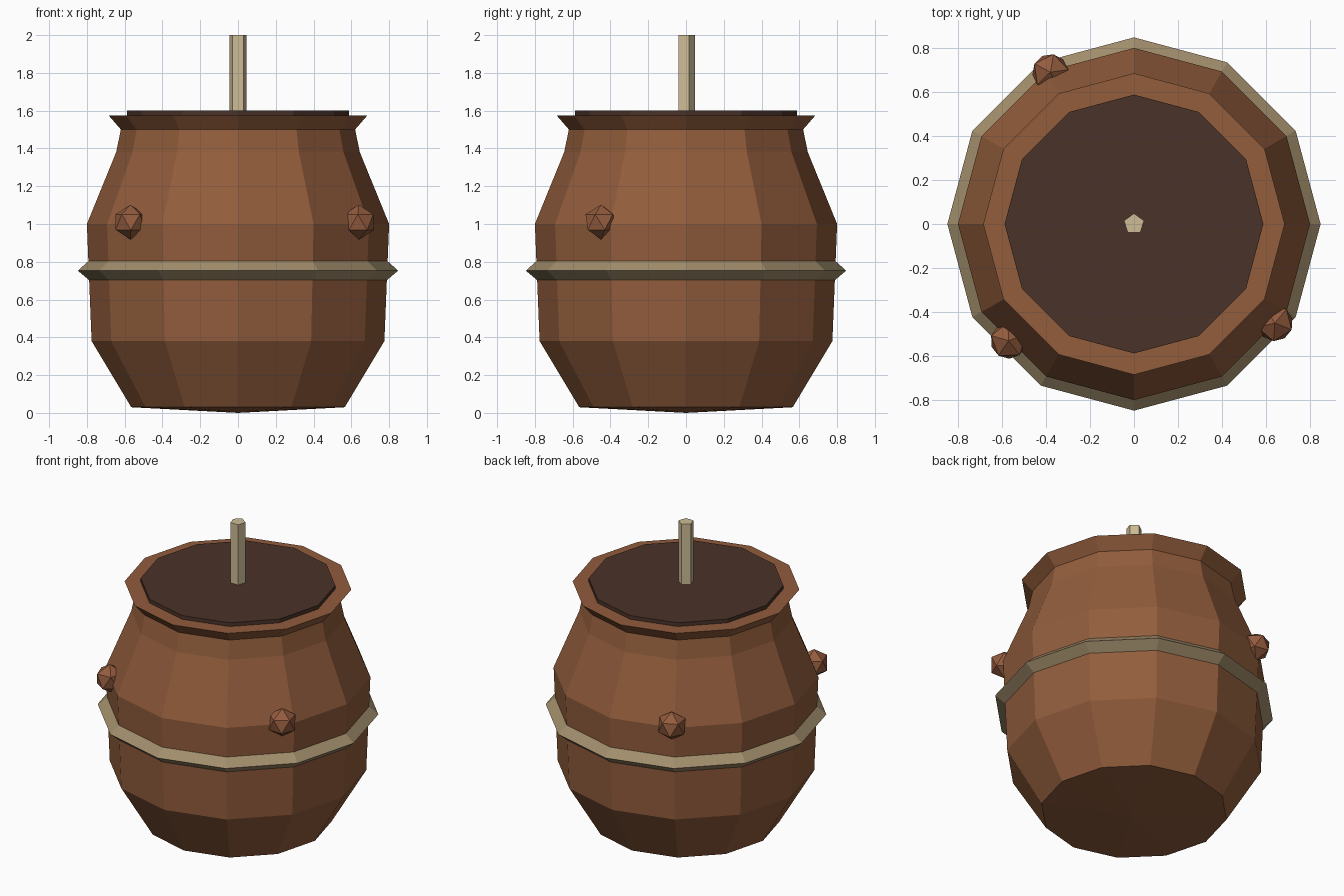
import bpy, bmesh, math
from mathutils import Matrix, Vector

cube = bpy.data.objects.get("Cube")
if cube:
    bpy.data.objects.remove(cube)


def material(name, rgb):
    lin = [((c / 255 + 0.055) / 1.055) ** 2.4 for c in rgb] + [1]
    m = bpy.data.materials.new(name)
    m.use_nodes = True
    m.diffuse_color = lin
    m.node_tree.nodes["Principled BSDF"].inputs["Base Color"].default_value = lin
    return m


def finish(name, bm, mat):
    bmesh.ops.recalc_face_normals(bm, faces=bm.faces[:])
    mesh = bpy.data.meshes.new(name)
    bm.to_mesh(mesh)
    bm.free()
    mesh.materials.append(mat)
    obj = bpy.data.objects.new(name, mesh)
    bpy.context.collection.objects.link(obj)
    return obj


def lathe(name, profile, mat, sides=12, closed=False):
    """Revolve (radius, height) points; zero radius makes a pole."""
    bm = bmesh.new()
    rings = []
    for r, z in profile:
        if r == 0:
            rings.append([bm.verts.new((0, 0, z))] * sides)
        else:
            turn = [math.pi / 2 + math.tau * i / sides for i in range(sides)]
            rings.append([bm.verts.new((r * math.cos(a), r * math.sin(a), z)) for a in turn])
    pairs = list(zip(rings, rings[1:]))
    if closed:
        pairs.append((rings[-1], rings[0]))
    for low, high in pairs:
        for i in range(sides):
            j = (i + 1) % sides
            corners = dict.fromkeys((low[i], low[j], high[j], high[i]))
            bm.faces.new(list(corners))
    return finish(name, bm, mat)


clay = material("brown_clay", (146, 93, 60))
knob_clay = material("reddish_clay", (148, 92, 62))
dark = material("dark_brown", (74, 50, 40))
rope = material("tan_rope", (162, 142, 108))
cord = material("pale_cord", (206, 188, 150))

# Pot body with flared rim
lathe("pot_body", [(0, 0), (0.565, 0.03), (0.775, 0.38), (0.8, 1.0), (0.645, 1.38),
                   (0.62, 1.5), (0.685, 1.575), (0, 1.575)], clay)

# Lid and its upright fuse
lathe("lid", [(0, 1.56), (0.588, 1.56), (0.588, 1.6), (0, 1.6)], dark)
lathe("fuse", [(0, 1.58), (0.048, 1.58), (0.048, 2), (0, 2)], cord, sides=5)

# Band around the belly
lathe("belly_band", [(0.76, 0.69), (0.785, 0.7), (0.848, 0.753), (0.79, 0.805), (0.76, 0.8)],
      rope, closed=True)

# Faceted knobs on the belly
for name, pos, turn in (("knob_front_right", (-0.57, -0.53, 1.01), 20),
                        ("knob_front_left", (0.64, -0.45, 1.01), 50),
                        ("knob_back_right", (-0.38, 0.69, 1.01), 80)):
    bm = bmesh.new()
    place = Matrix.Translation(Vector(pos)) @ Matrix.Rotation(math.radians(turn), 4, "Z")
    bmesh.ops.create_icosphere(bm, subdivisions=1, radius=0.092, matrix=place)
    finish(name, bm, knob_clay)
